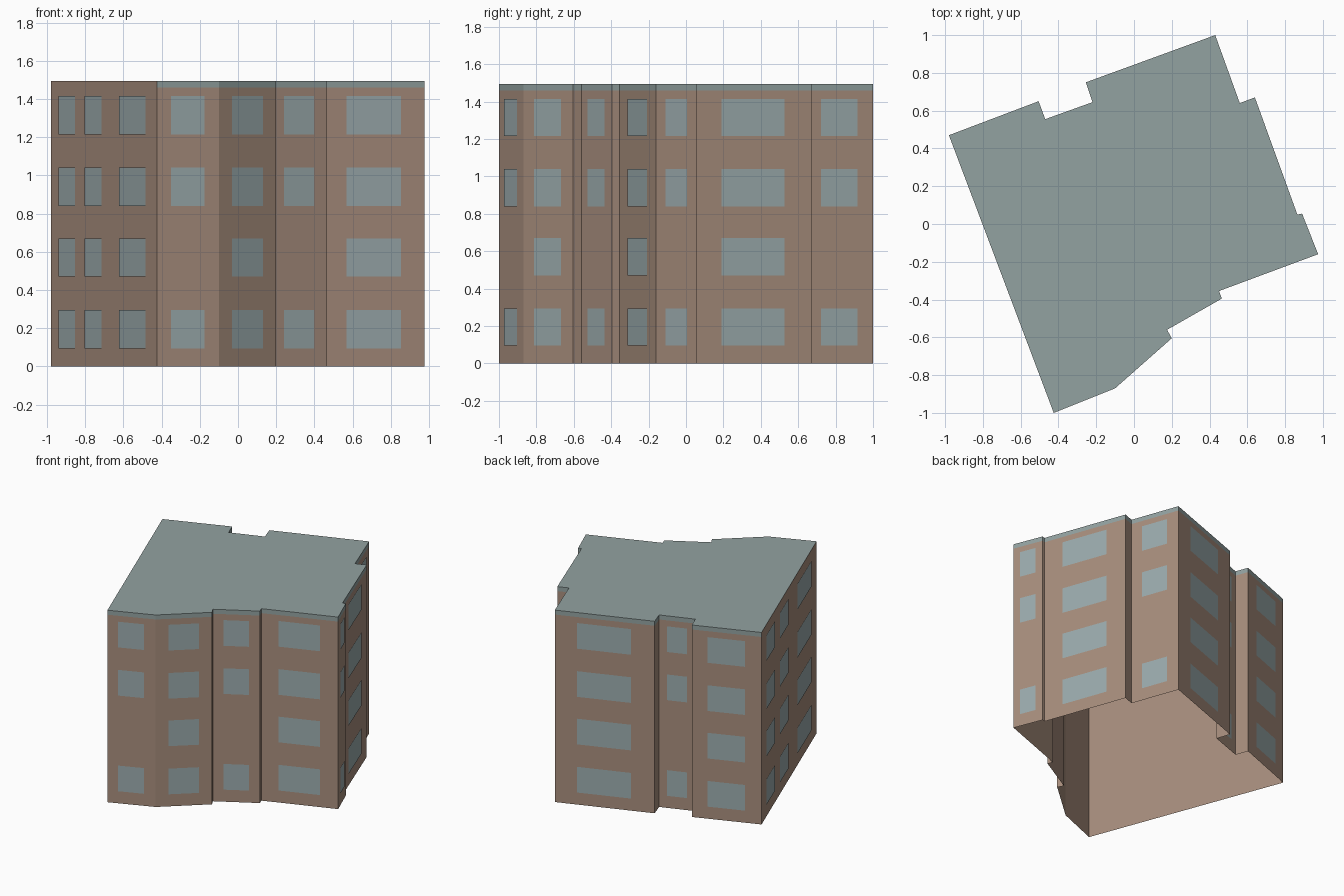
import bpy
import bmesh
from mathutils import Vector

default = bpy.data.objects.get("Cube")
if default:
    bpy.data.objects.remove(default, do_unlink=True)


def make_material(name, rgb):
    mat = bpy.data.materials.new(name)
    mat.use_nodes = True
    mat.diffuse_color = (*rgb, 1)
    mat.node_tree.nodes["Principled BSDF"].inputs["Base Color"].default_value = (*rgb, 1)
    return mat


brown = make_material("brown wall", (0.39, 0.27, 0.205))
slate = make_material("grey roof", (0.29, 0.36, 0.355))
glass = make_material("blue grey window", (0.33, 0.41, 0.42))

HEIGHT, BAND = 1.495, 1.46
ROWS = (0.095, 0.47, 0.84, 1.215)   # window sill heights
WINDOW_HEIGHT = 0.2
ALL, SKIP = (0, 1, 2, 3), (0, 2, 3)  # floors that have windows
MID = [(0.225, 0.765)]               # one centred window column
TRIPLE = [(0.08, 0.235), (0.325, 0.485), (0.65, 0.9)]

# Footprint corner, then the window floors and columns of the wall that starts there
FOOTPRINT = [
    ((-0.425, -1.0), SKIP, MID),
    ((-0.10, -0.87), ALL, MID),
    ((0.20, -0.605), (), ()),
    ((0.175, -0.56), SKIP, MID),
    ((0.465, -0.395), (), ()),
    ((0.45, -0.355), ALL, MID),
    ((0.975, -0.16), SKIP, MID),
    ((0.89, 0.055), (), ()),
    ((0.865, 0.05), ALL, MID),
    ((0.64, 0.67), (), ()),
    ((0.56, 0.64), SKIP, MID),
    ((0.43, 1.0), ALL, MID),
    ((-0.255, 0.75), (), ()),
    ((-0.22, 0.645), SKIP, MID),
    ((-0.47, 0.555), (), ()),
    ((-0.505, 0.65), ALL, MID),
    ((-0.98, 0.47), ALL, TRIPLE),
]
corners = [Vector((*p, 0)) for p, _, _ in FOOTPRINT]
walls = list(zip(corners, corners[1:] + corners[:1]))
UP = Vector((0, 0, 1))


def panel(bm, a, b, low, high):
    """Upright rectangle above the ground line a-b."""
    points = (a + UP * low, b + UP * low, b + UP * high, a + UP * high)
    return bm.faces.new([bm.verts.new(p) for p in points])


def finish(bm, name, materials):
    bmesh.ops.remove_doubles(bm, verts=bm.verts, dist=0.0001)
    mesh = bpy.data.meshes.new(name)
    bm.to_mesh(mesh)
    bm.free()
    for mat in materials:
        mesh.materials.append(mat)
    obj = bpy.data.objects.new(name, mesh)
    bpy.context.collection.objects.link(obj)
    return obj


# Open-bottomed wall shell; the plain end wall has no roof band
bm = bmesh.new()
for i, (a, b) in enumerate(walls):
    panel(bm, a, b, 0, BAND)
    panel(bm, a, b, BAND, HEIGHT).material_index = int(i < len(walls) - 1)
finish(bm, "walls", (brown, slate))

# Flat roof
bm = bmesh.new()
bm.faces.new([bm.verts.new(c + UP * HEIGHT) for c in corners])
finish(bm, "roof", (slate,))

# Window plates just proud of the walls
bm = bmesh.new()
for (a, b), (_, floors, columns) in zip(walls, FOOTPRINT):
    out = (b - a).cross(UP).normalized() * 0.003
    for floor in floors:
        for start, end in columns:
            panel(bm, a.lerp(b, start) + out, a.lerp(b, end) + out,
                  ROWS[floor], ROWS[floor] + WINDOW_HEIGHT)
finish(bm, "windows", (glass,))
